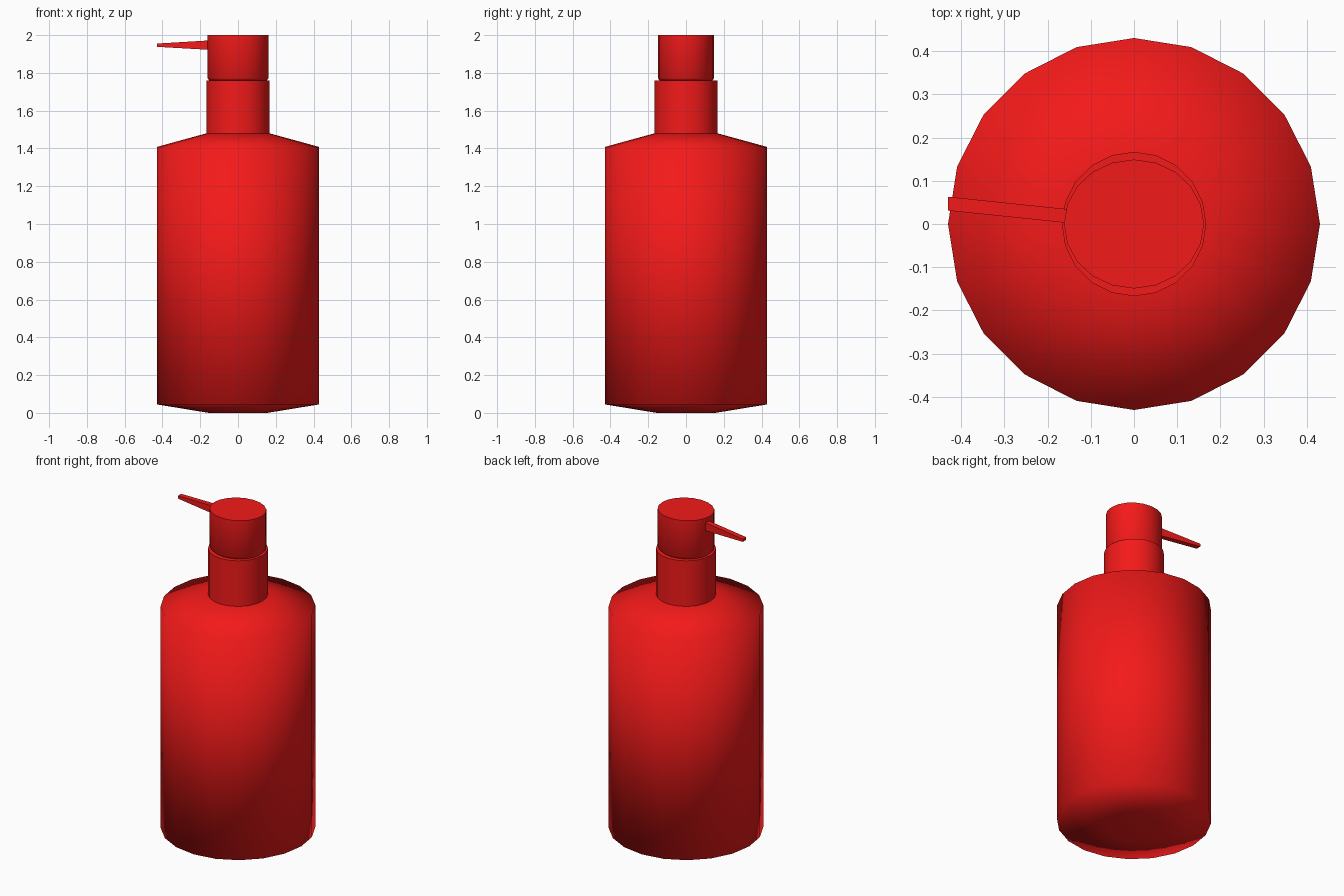
import bpy, bmesh
from math import cos, sin, pi, radians

if "Cube" in bpy.data.objects:
    bpy.data.objects.remove(bpy.data.objects["Cube"])

red = bpy.data.materials.new("red_plastic")
red.diffuse_color = (0.9, 0.01, 0.01, 1)
red.use_nodes = True
red.node_tree.nodes["Principled BSDF"].inputs["Base Color"].default_value = red.diffuse_color
SIDES = 20


def finish(bm, name, sharp=None):
    bmesh.ops.recalc_face_normals(bm, faces=bm.faces)
    mesh = bpy.data.meshes.new(name)
    bm.to_mesh(mesh)
    bm.free()
    mesh.materials.append(red)
    obj = bpy.data.objects.new(name, mesh)
    bpy.context.collection.objects.link(obj)
    if sharp is not None:
        bpy.ops.object.select_all(action='DESELECT')
        obj.select_set(True)
        bpy.context.view_layer.objects.active = obj
        bpy.ops.object.shade_smooth_by_angle(angle=radians(sharp))
    return obj


def lathe(name, profile, sharp, sy=1.0):
    """Capped stack of 20-sided rings from (radius, z) points."""
    bm = bmesh.new()
    rings = [[bm.verts.new((r * cos(2 * pi * i / SIDES),
                            r * sy * sin(2 * pi * i / SIDES), z))
              for i in range(SIDES)] for r, z in profile]
    for a, b in zip(rings, rings[1:]):
        for i in range(SIDES):
            j = (i + 1) % SIDES
            bm.faces.new((a[i], a[j], b[j], b[i]))
    bm.faces.new(rings[0])
    bm.faces.new(rings[-1])
    return finish(bm, name, sharp)


# Bottle with softly shaded shoulder and base
lathe("bottle_body", [(0.155, 0), (0.43, 0.045), (0.43, 1.408), (0.167, 1.48)], 100)

# Collar around the neck
lathe("collar", [(0.167, 1.475), (0.167, 1.76)], 40)

# Slightly oval pump head
lathe("pump_head", [(0.152, 1.76), (0.162, 1.772), (0.162, 2.0)], 60, sy=0.92)

# Tapered spout, angled a little towards the back
bm = bmesh.new()
ends = []
for x, y0, y1, z0, z1 in [(-0.15, 0.002, 0.034, 1.922, 1.972),
                          (-0.43, 0.031, 0.063, 1.938, 1.955)]:
    ends.append([bm.verts.new((x, y, z))
                 for y, z in ((y0, z0), (y1, z0), (y1, z1), (y0, z1))])
for i in range(4):
    j = (i + 1) % 4
    bm.faces.new((ends[0][i], ends[0][j], ends[1][j], ends[1][i]))
for end in ends:
    bm.faces.new(end)
finish(bm, "spout")
